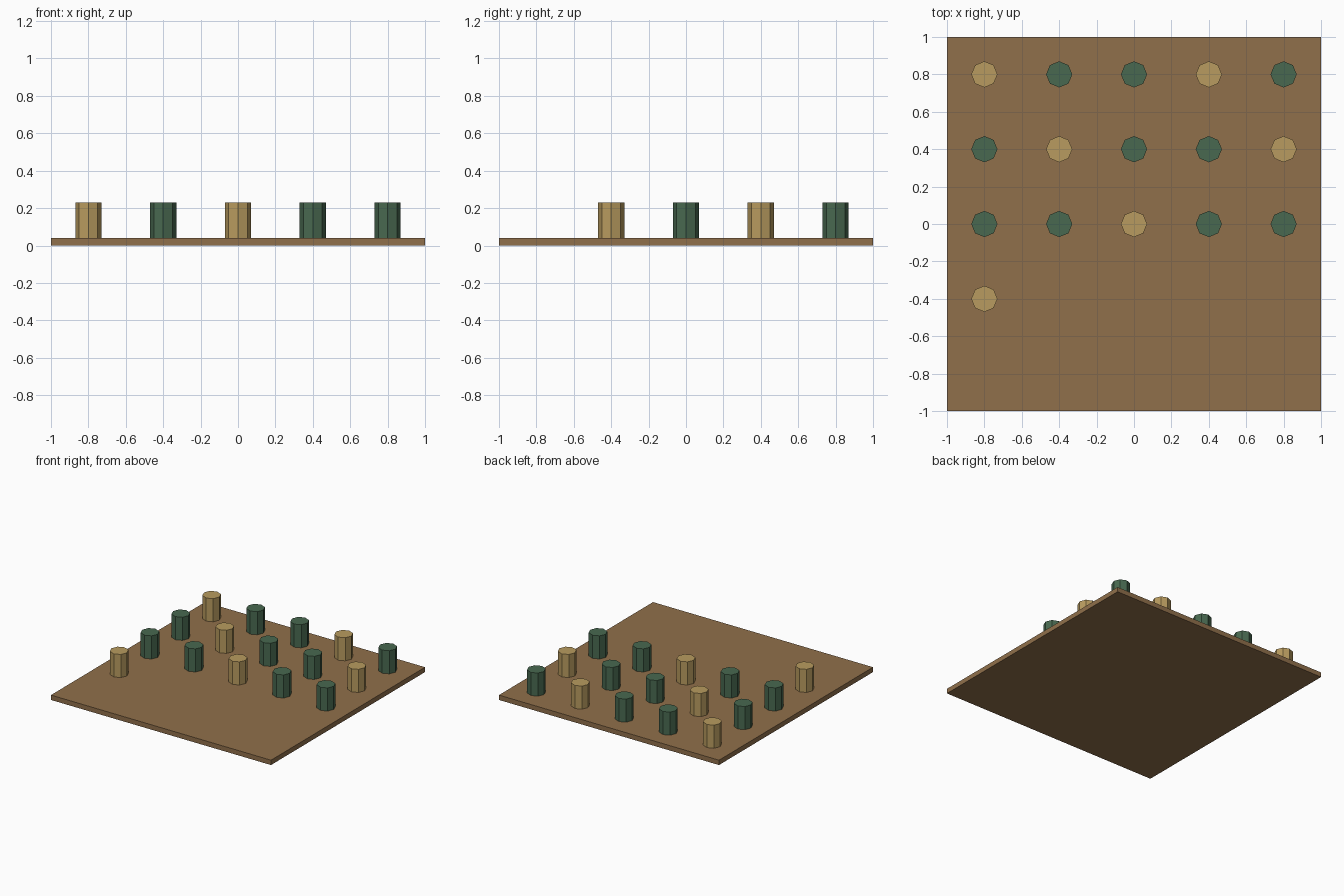
import bpy

if "Cube" in bpy.data.objects:
    bpy.data.objects.remove(bpy.data.objects["Cube"])

BOARD_TOP = 0.04
PEG_TOP = 0.23
SPACING = 0.4


def material(name, color):
    mat = bpy.data.materials.new(name)
    mat.diffuse_color = (*color, 1.0)
    mat.use_nodes = True
    mat.node_tree.nodes["Principled BSDF"].inputs["Base Color"].default_value = mat.diffuse_color
    return mat


brown = material("brown_wood", (0.28, 0.16, 0.07))
tan = material("tan_wood", (0.48, 0.33, 0.115))
green = material("green_paint", (0.065, 0.14, 0.08))

# Square board
bpy.ops.mesh.primitive_cube_add(size=1, location=(0, 0, BOARD_TOP / 2))
board = bpy.context.object
board.name = "board"
board.scale = (2, 2, BOARD_TOP)
bpy.ops.object.transform_apply(location=False, rotation=False, scale=True)
board.data.materials.append(brown)

# Octagonal pegs, filled row by row from the back left, every third one tan
for i in range(16):
    row, col = divmod(i, 5)
    bpy.ops.mesh.primitive_cylinder_add(
        vertices=8, radius=0.07, depth=PEG_TOP - BOARD_TOP,
        location=(-0.8 + col * SPACING, 0.8 - row * SPACING,
                  (PEG_TOP + BOARD_TOP) / 2))
    peg = bpy.context.object
    peg.name = f"peg_{i + 1:02d}"
    peg.data.materials.append(green if i % 3 else tan)
